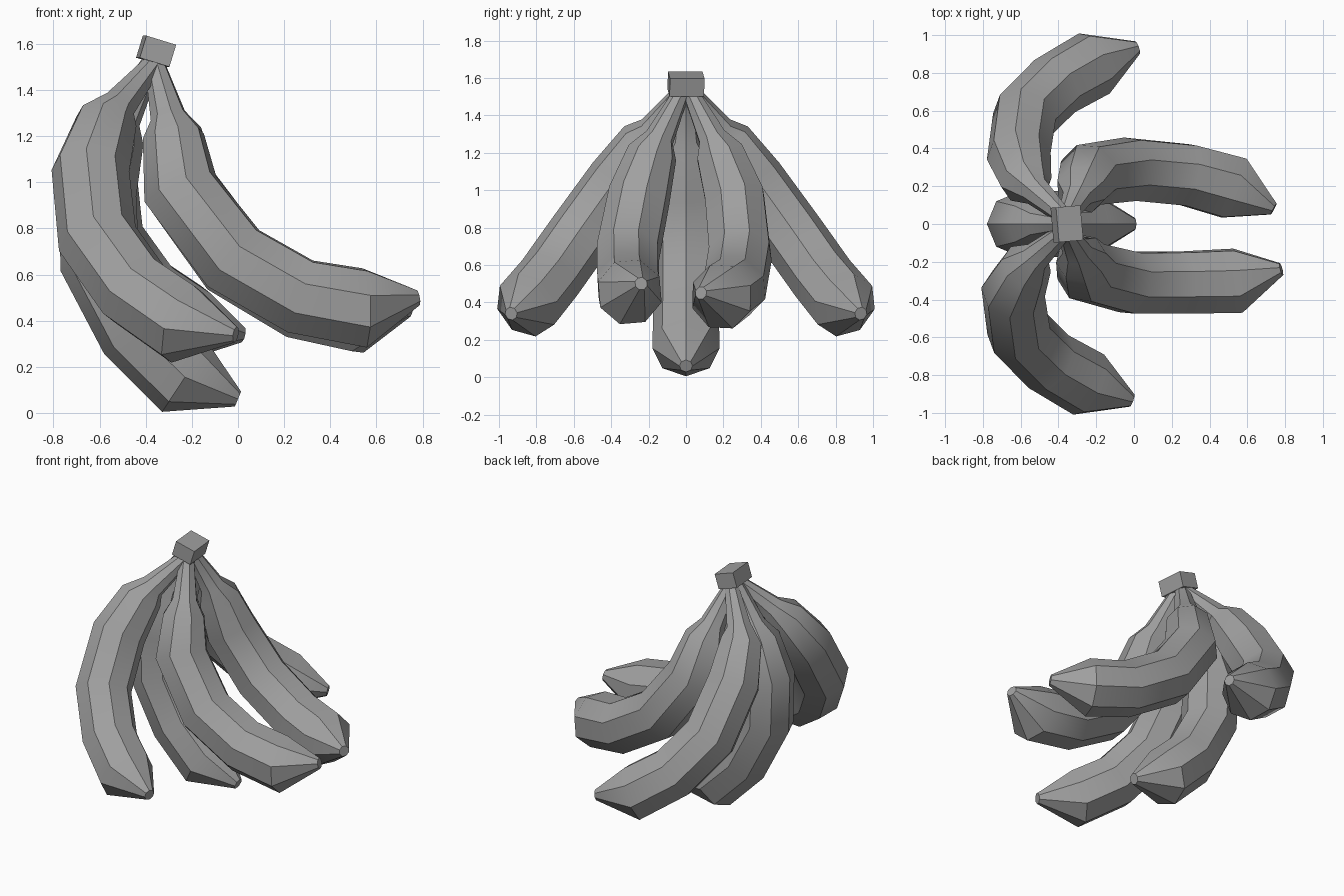
import bpy, bmesh, math
from mathutils import Vector, Matrix

if "Cube" in bpy.data.objects:
    bpy.data.objects.remove(bpy.data.objects["Cube"], do_unlink=True)

grey = bpy.data.materials.new("plain_grey")
grey.use_nodes = True
grey.diffuse_color = (0.35, 0.35, 0.35, 1)
grey.node_tree.nodes["Principled BSDF"].inputs["Base Color"].default_value = grey.diffuse_color

SIDES = 8
RADII = [0.045, 0.08, 0.135, 0.17, 0.175, 0.175, 0.18, 0.035]
SHOULDER = 2


def add_object(name, bm):
    bmesh.ops.recalc_face_normals(bm, faces=bm.faces)
    mesh = bpy.data.meshes.new(name)
    bm.to_mesh(mesh)
    bm.free()
    mesh.materials.append(grey)
    obj = bpy.data.objects.new(name, mesh)
    bpy.context.collection.objects.link(obj)
    return obj


def fruit(name, path):
    """Loft faceted rings along a bent centre line, closed at both ends."""
    pts = [Vector(p) for p in path]
    pts.insert(1, pts[0].lerp(pts[1], 0.74))          # end of the thin neck
    side = (pts[-1] - pts[4]).cross(pts[2] - pts[4]).normalized()
    bm = bmesh.new()
    rings = []
    for i, (p, r) in enumerate(zip(pts, RADII)):
        before = (p - pts[max(i - 1, 0)]).normalized()
        after = (pts[min(i + 1, len(pts) - 1)] - p).normalized()
        # The shoulder ring squares up to the body, not to the neck
        tangent = after if i == SHOULDER else (before + after).normalized()
        up = side.cross(tangent).normalized()
        across = tangent.cross(up)
        ring = []
        for k in range(SIDES):
            a = math.tau * k / SIDES
            ring.append(bm.verts.new(p + r * (math.cos(a) * up + math.sin(a) * across)))
        rings.append(ring)
    for low, high in zip(rings, rings[1:]):
        for k in range(SIDES):
            n = (k + 1) % SIDES
            bm.faces.new((low[k], low[n], high[n], high[k]))
    bm.faces.new(rings[0])
    bm.faces.new(rings[-1])
    obj = add_object(name, bm)
    bpy.ops.object.select_all(action='DESELECT')
    obj.select_set(True)
    bpy.context.view_layer.objects.active = obj
    bpy.ops.object.shade_smooth_by_angle(angle=math.radians(35))


# Outer pair, nearly mirrored front to back
for name, s, dx in (("front_outer_fruit", -1, 0), ("back_outer_fruit", 1, 0.03)):
    fruit(name, [(-0.37, s * 0.04, 1.51), (-0.57, s * 0.22, 1.265),
                 (-0.64 + dx, s * 0.36, 1.05), (-0.61 + dx, s * 0.57, 0.755),
                 (-0.45 + dx, s * 0.73, 0.53), (-0.24 + dx, s * 0.85, 0.385),
                 (-0.01 + dx, s * 0.935, 0.34)])

# Inner pair reaching to the left
fruit("front_inner_fruit", [(-0.36, -0.03, 1.51), (-0.28, -0.18, 1.2),
                            (-0.25, -0.25, 0.97), (-0.02, -0.31, 0.67),
                            (0.27, -0.31, 0.505), (0.55, -0.3, 0.455), (0.78, -0.24, 0.5)])
fruit("back_inner_fruit", [(-0.36, 0.03, 1.51), (-0.28, 0.18, 1.2),
                           (-0.24, 0.26, 0.96), (-0.02, 0.29, 0.66),
                           (0.28, 0.26, 0.48), (0.53, 0.19, 0.43), (0.74, 0.08, 0.45)])

# Middle fruit hanging lowest
fruit("middle_fruit", [(-0.38, 0, 1.51), (-0.54, 0, 1.2), (-0.61, 0, 0.96),
                       (-0.6, 0, 0.66), (-0.44, 0, 0.36), (-0.23, 0, 0.155), (0, 0, 0.06)])

# Tilted block joining the stems
bm = bmesh.new()
bmesh.ops.create_cube(bm, size=1, matrix=Matrix.Translation((-0.355, 0, 1.568))
                      @ Matrix.Rotation(math.radians(5), 4, 'Z')
                      @ Matrix.Rotation(math.radians(17), 4, 'Y')
                      @ Matrix.Diagonal((0.135, 0.185, 0.1, 1)))
add_object("stem_block", bm)
